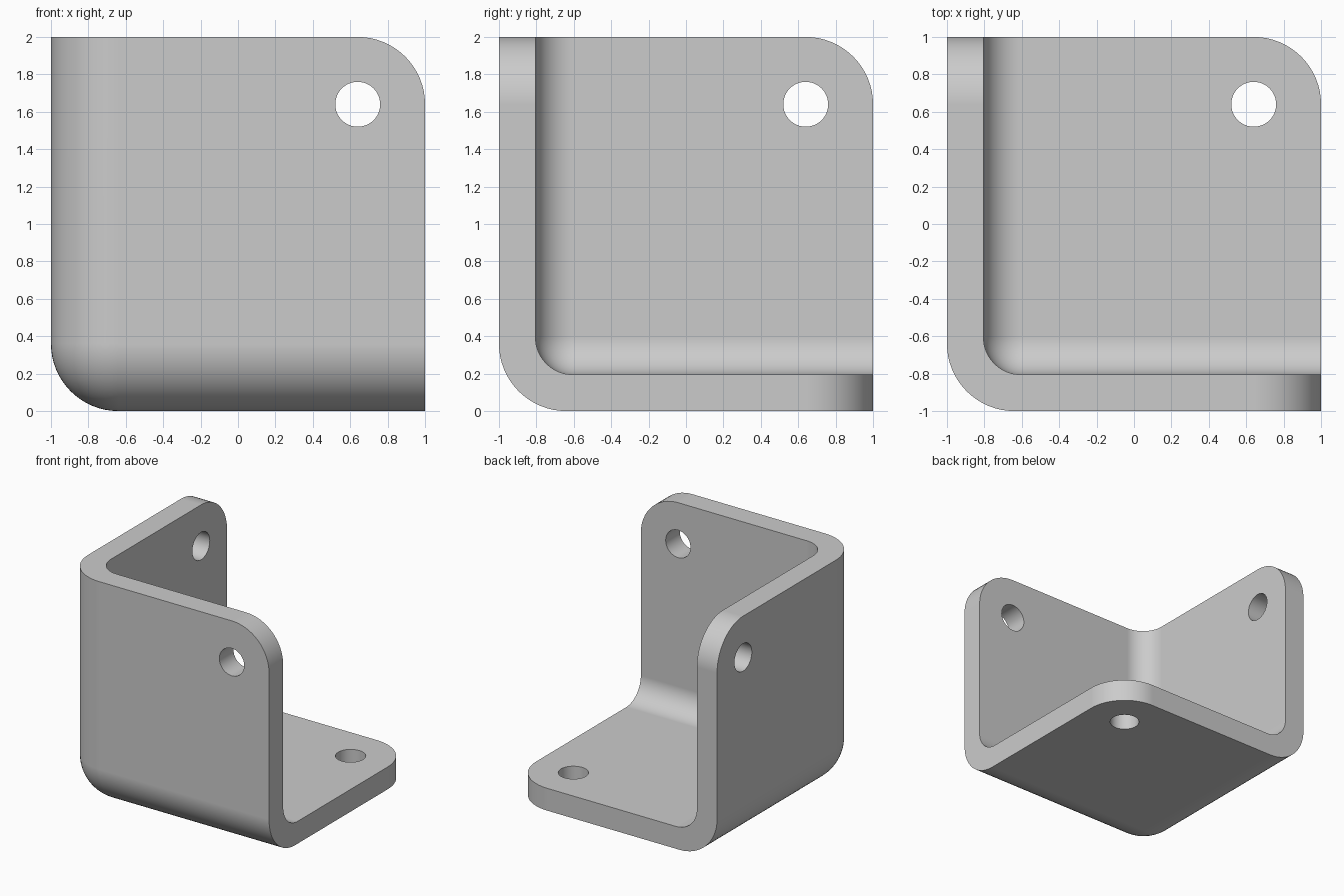
import bpy
import bmesh
import math
from mathutils import Matrix, Vector

default = bpy.data.objects.get("Cube")
if default:
    bpy.data.objects.remove(default, do_unlink=True)

THICK = 0.195       # plate thickness
OUTER_R = 0.36      # outer bends and free plate corners
INNER_R = 0.2       # inner fillets
HOLE_R = 0.12
HOLE = 0.64         # hole offset from the centre of each plate
CENTRE = Vector((0, 0, 1))

grey = bpy.data.materials.new("light_grey")
grey.use_nodes = True
colour = (0.6, 0.6, 0.6, 1)
grey.diffuse_color = colour
grey.node_tree.nodes["Principled BSDF"].inputs["Base Color"].default_value = colour


def add_object(name, bm):
    mesh = bpy.data.meshes.new(name)
    bmesh.ops.recalc_face_normals(bm, faces=bm.faces)
    bm.to_mesh(mesh)
    bm.free()
    obj = bpy.data.objects.new(name, mesh)
    mesh.materials.append(grey)
    bpy.context.collection.objects.link(obj)
    return obj


def rounded_cube(name, low, high, radius, both_corners):
    """Cube spanning low..high on each axis, rounded on the edges that meet
    at its low corner and, if asked, at its opposite corner."""
    bm = bmesh.new()
    middle = CENTRE + Vector((1, 1, 1)) * (low + high) / 2
    bmesh.ops.create_cube(bm, size=high - low, matrix=Matrix.Translation(middle))
    corners = [min(bm.verts, key=lambda v: sum(v.co))]
    if both_corners:
        corners.append(max(bm.verts, key=lambda v: sum(v.co)))
    edges = [e for v in corners for e in v.link_edges]
    bmesh.ops.bevel(bm, geom=edges, offset=radius, offset_type='OFFSET',
                    segments=16, profile=0.5, affect='EDGES')
    return add_object(name, bm)


def hole_cutter(axis):
    """Cylinder through the plate that is square to the given axis."""
    bm = bmesh.new()
    place = CENTRE + Vector((HOLE, HOLE, HOLE))
    place[axis] = CENTRE[axis] - 1
    turn = Vector((0, 0, 1)).rotation_difference(Matrix.Identity(3)[axis])
    bmesh.ops.create_cone(bm, cap_ends=True, segments=48, radius1=HOLE_R,
                          radius2=HOLE_R, depth=0.8,
                          matrix=Matrix.Translation(place) @ turn.to_matrix().to_4x4())
    return add_object("hole_cutter", bm)


# Solid block with rounded bends, hollowed into three plates and drilled
bracket = rounded_cube("corner_bracket", -1, 1, OUTER_R, True)
cutters = [rounded_cube("cavity_cutter", -1 + THICK, 1.5, INNER_R, False)]
cutters += [hole_cutter(axis) for axis in range(3)]

bpy.ops.object.select_all(action='DESELECT')
bpy.context.view_layer.objects.active = bracket
bracket.select_set(True)
for cutter in cutters:
    cutter.hide_render = True
    cut = bracket.modifiers.new("cut", 'BOOLEAN')
    cut.operation = 'DIFFERENCE'
    cut.solver = 'EXACT'
    cut.object = cutter
    bpy.ops.object.modifier_apply(modifier=cut.name)
    bpy.data.objects.remove(cutter, do_unlink=True)

# Smooth bends with crisp plate edges
bpy.ops.object.shade_smooth_by_angle(angle=math.radians(30))
weighted = bracket.modifiers.new("flat_plates", 'WEIGHTED_NORMAL')
weighted.keep_sharp = True
